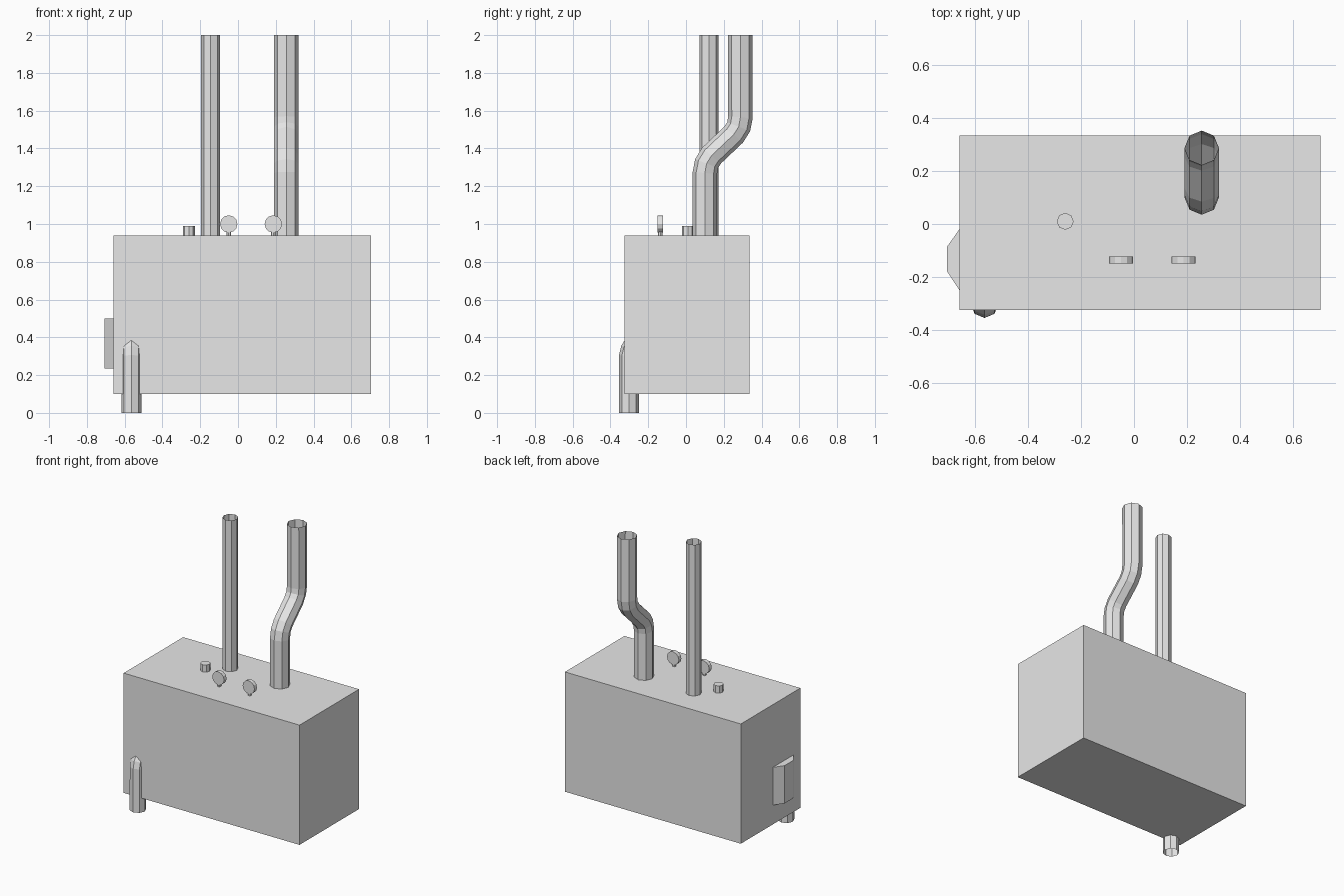
import bpy, bmesh, math
from mathutils import Vector

if "Cube" in bpy.data.objects:
    bpy.data.objects.remove(bpy.data.objects["Cube"])

grey = bpy.data.materials.new("light grey")
grey.diffuse_color = (0.8, 0.8, 0.8, 1)
grey.use_nodes = True
grey.node_tree.nodes["Principled BSDF"].inputs["Base Color"].default_value = grey.diffuse_color


def finish(name, bm):
    mesh = bpy.data.meshes.new(name)
    bm.to_mesh(mesh)
    bm.free()
    mesh.materials.append(grey)
    obj = bpy.data.objects.new(name, mesh)
    bpy.context.collection.objects.link(obj)
    return obj


def box(name, lo, hi):
    bm = bmesh.new()
    bmesh.ops.create_cube(bm, size=1)
    for v in bm.verts:
        v.co = [(a + b) / 2 + c * (b - a) for a, b, c in zip(lo, hi, v.co)]
    return finish(name, bm)


def tube(name, x, path, radius, sides=8):
    """Open-ended tube swept along (y, z) points at constant x, mitred at bends."""
    pts = [Vector((x, y, z)) for y, z in path]
    bm = bmesh.new()
    rings = []
    for i, p in enumerate(pts):
        before = (p - pts[i - 1]).normalized() if i else None
        after = (pts[i + 1] - p).normalized() if i < len(pts) - 1 else None
        d = ((before or after) + (after or before)).normalized()
        across = Vector((0, d.z, -d.y))
        ring = []
        for k in range(sides):
            a = 2 * math.pi * k / sides
            ring.append(bm.verts.new(
                p + radius * (math.cos(a) * Vector((1, 0, 0)) + math.sin(a) * across)))
        rings.append(ring)
    for r0, r1 in zip(rings, rings[1:]):
        for k in range(sides):
            n = (k + 1) % sides
            bm.faces.new((r0[k], r0[n], r1[n], r1[k]))
    return finish(name, bm)


def prism(name, outline, offset):
    """Closed solid: outline points extruded by an offset."""
    bm = bmesh.new()
    face = bm.faces.new([bm.verts.new(p) for p in outline])
    out = bmesh.ops.extrude_face_region(bm, geom=[face])["geom"]
    bmesh.ops.translate(bm, vec=offset,
                        verts=[g for g in out if isinstance(g, bmesh.types.BMVert)])
    bmesh.ops.recalc_face_normals(bm, faces=bm.faces)
    return finish(name, bm)


def circle(n, r):
    return [(r * math.cos(2 * math.pi * k / n), r * math.sin(2 * math.pi * k / n))
            for k in range(n)]


# Main tank
box("tank", (-0.66, -0.325, 0.1), (0.705, 0.335, 0.94))

# Straight and offset chimney pipes
tube("straight_pipe", -0.145, [(0.122, 0.94), (0.122, 2.0)], 0.051)
tube("offset_pipe", 0.256,
     [(0.1, 0.94), (0.1, 1.27), (0.109, 1.32), (0.135, 1.362),
      (0.252, 1.473), (0.279, 1.515), (0.288, 1.565), (0.288, 2.0)], 0.065)

# Drain pipe curving into the front wall
tube("drain_pipe", -0.565,
     [(-0.302, 0), (-0.302, 0.3), (-0.294, 0.335), (-0.272, 0.37), (-0.2, 0.44)], 0.053)

# Filler cap
prism("filler_cap", [(-0.26 + a, 0.01 + b, 0.94) for a, b in circle(8, 0.032)], (0, 0, 0.05))

# Gauges on short stems
for side, x in (("left", -0.049), ("right", 0.187)):
    prism(side + "_gauge", [(x + a, -0.15, 1.0 + b) for a, b in circle(12, 0.046)],
          (0, 0.028, 0))
    prism(side + "_gauge_stem", [(x + a, -0.136 + b, 0.935) for a, b in circle(8, 0.012)],
          (0, 0, 0.03))

# Tapered box on the left wall
prism("side_box", [(-0.66, -0.25, 0.235), (-0.66, -0.02, 0.235),
                   (-0.706, -0.085, 0.235), (-0.706, -0.18, 0.235)], (0, 0, 0.265))
